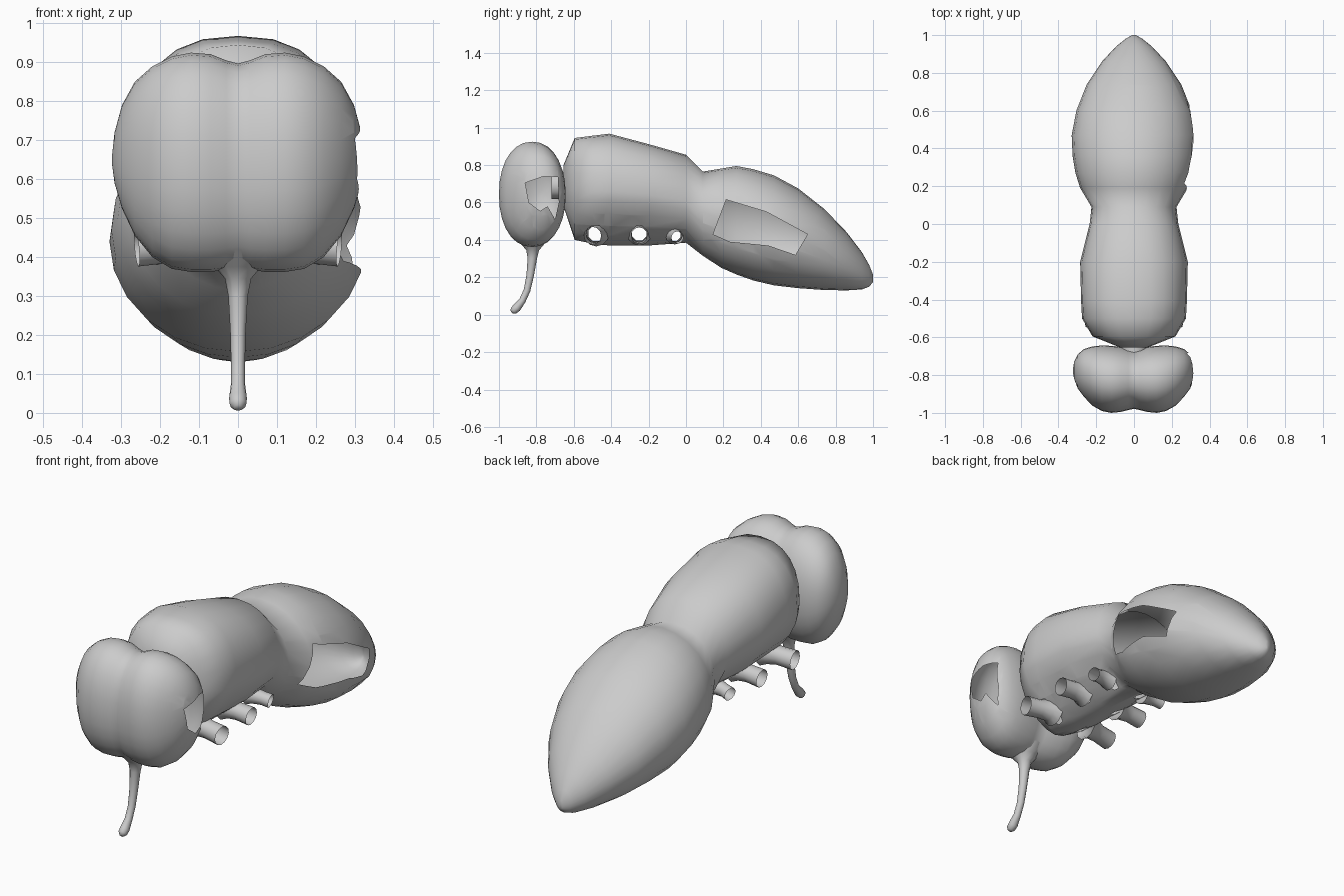
import bpy, bmesh, math
from mathutils import Vector

if "Cube" in bpy.data.objects:
    bpy.data.objects.remove(bpy.data.objects["Cube"])


def spow(v, e):
    return math.copysign(abs(v) ** e, v)


def loft(rings):
    # skin a list of equal-length rings and close both ends
    bm = bmesh.new()
    vs = [[bm.verts.new(p) for p in r] for r in rings]
    n = len(rings[0])
    for a, b in zip(vs, vs[1:]):
        for i in range(n):
            j = (i + 1) % n
            bm.faces.new((a[i], a[j], b[j], b[i]))
    return bm, vs


def cap(bm, ring):
    c = bm.verts.new(sum((v.co for v in ring), Vector()) / len(ring))
    for i in range(len(ring)):
        bm.faces.new((ring[i], ring[(i + 1) % len(ring)], c))


def inside(y, z, poly):
    hit = False
    for (y1, z1), (y2, z2) in zip(poly, poly[1:] + poly[:1]):
        if (z1 > z) != (z2 > z) and y < (y2 - y1) * (z - z1) / (z2 - z1) + y1:
            hit = not hit
    return hit


def cut_hole(bm, poly, side):
    # cut an open y-z outline through the skin on one side of the body
    ys, zs = [p[0] for p in poly], [p[1] for p in poly]
    for (y1, z1), (y2, z2) in zip(poly, poly[1:] + poly[:1]):
        near = []
        for f in bm.faces:
            fy = [v.co.y for v in f.verts]
            fz = [v.co.z for v in f.verts]
            if (f.calc_center_median().x * side > 0.03 and max(fy) > min(ys) and min(fy) < max(ys)
                    and max(fz) > min(zs) and min(fz) < max(zs)):
                near.append(f)
        geom = set(near)
        for f in near:
            geom.update(f.edges)
            geom.update(f.verts)
        bmesh.ops.bisect_plane(bm, geom=list(geom), dist=1e-5, plane_co=(0, y1, z1),
                               plane_no=(0, z2 - z1, y1 - y2))
    dead = []
    for f in bm.faces:
        c = f.calc_center_median()
        if c.x * side > 0.03 and inside(c.y, c.z, poly):
            dead.append(f)
    bmesh.ops.delete(bm, geom=dead, context='FACES')


def finish(bm, name):
    bmesh.ops.recalc_face_normals(bm, faces=bm.faces[:])
    for f in bm.faces:
        f.smooth = True
    me = bpy.data.meshes.new(name)
    bm.to_mesh(me)
    bm.free()
    ob = bpy.data.objects.new(name, me)
    bpy.context.collection.objects.link(ob)
    return ob


def tube(name, path, n=12):
    # path entries: (x, y, z, radius); open at both ends
    pts = [Vector(p[:3]) for p in path]
    rings = []
    for i, p in enumerate(pts):
        t = (pts[min(i + 1, len(pts) - 1)] - pts[max(i - 1, 0)]).normalized()
        u = t.cross(Vector((1, 0, 0)) if abs(t.x) < 0.7 else Vector((0, 0, 1))).normalized()
        w = t.cross(u)
        rings.append([p + path[i][3] * (u * math.cos(a) + w * math.sin(a))
                      for a in (2 * math.pi * k / n for k in range(n))])
    return loft(rings)


# thorax and abdomen: y, top, widest height, bottom, half width, top power, bottom power
ROWS = [
    (-0.655, 0.80, 0.68, 0.58, 0.07, 2.0, 2.0),
    (-0.595, 0.945, 0.67, 0.40, 0.22, 2.4, 1.8),
    (-0.50, 0.957, 0.66, 0.38, 0.275, 2.4, 1.6),
    (-0.41, 0.968, 0.66, 0.37, 0.28, 2.4, 1.55),
    (-0.20, 0.912, 0.64, 0.37, 0.285, 2.3, 1.55),
    (0.00, 0.855, 0.61, 0.385, 0.235, 2.2, 1.7),
    (0.09, 0.765, 0.55, 0.315, 0.225, 2.1, 2.0),
    (0.19, 0.782, 0.51, 0.25, 0.285, 2.0, 2.0),
    (0.27, 0.795, 0.49, 0.215, 0.31, 2.0, 2.0),
    (0.36, 0.778, 0.47, 0.183, 0.325, 2.0, 2.0),
    (0.47, 0.745, 0.44, 0.157, 0.33, 2.0, 2.0),
    (0.60, 0.675, 0.41, 0.142, 0.305, 2.0, 2.0),
    (0.74, 0.565, 0.35, 0.132, 0.25, 2.0, 2.0),
    (0.86, 0.44, 0.29, 0.13, 0.17, 2.0, 2.0),
    (0.94, 0.335, 0.235, 0.135, 0.095, 2.0, 2.0),
    (0.98, 0.265, 0.205, 0.15, 0.045, 2.0, 2.0),
    (1.00, 0.215, 0.195, 0.175, 0.01, 2.0, 2.0),
]
N = 24
rings = []
for y, top, mid, bot, w, et, eb in ROWS:
    ring = []
    for k in range(N):
        a = 2 * math.pi * k / N
        s, c = math.sin(a), math.cos(a)
        e = 2 / (et if s > 0 else eb)
        h = top - mid if s > 0 else mid - bot
        ring.append((w * spow(c, e), y, mid + h * spow(s, e)))
    rings.append(ring)
body, vs = loft(rings)
cap(body, vs[0])
cap(body, vs[-1])
cut_hole(body, [(0.215, 0.615), (0.43, 0.55), (0.65, 0.43), (0.585, 0.32),
                (0.44, 0.37), (0.235, 0.39), (0.145, 0.43)], 1)

# leg sockets: y, height, radius, sideways splay, outer end
LEGS = [("front", -0.48, 0.435, 0.045, -0.02, 0.26), ("middle", -0.25, 0.435, 0.042, 0.0, 0.25),
        ("rear", -0.06, 0.425, 0.032, 0.015, 0.215)]
for name, y, z, r, dy, end in LEGS:
    hole = [(y + r * math.cos(a), z + r * math.sin(a))
            for a in (math.pi * (k + 0.5) / 4 for k in range(8))]
    for side, label in ((1, "right"), (-1, "left")):
        cut_hole(body, hole, side)
        bm, _ = tube(f"{name}_{label}", [
            (side * 0.10, y, z, r * 1.55), (side * 0.135, y, z, r * 1.2),
            (side * 0.18, y + dy * 0.5, z - 0.005, r), (side * end, y + dy, z - 0.012, r * 1.05)])
        finish(bm, f"{name}_{label}_leg_socket")
finish(body, "thorax_and_abdomen")

# head: x, top, bottom, front y, back y of each upright slice, right half
HEAD = [(0.0, 0.897, 0.375, -0.978, -0.665), (0.03, 0.905, 0.368, -0.985, -0.66),
        (0.07, 0.921, 0.362, -0.995, -0.65), (0.12, 0.925, 0.362, -1.0, -0.645),
        (0.17, 0.915, 0.37, -0.99, -0.643), (0.22, 0.89, 0.40, -0.962, -0.648),
        (0.265, 0.85, 0.455, -0.915, -0.662), (0.298, 0.79, 0.525, -0.87, -0.69),
        (0.317, 0.72, 0.59, -0.82, -0.73), (0.323, 0.665, 0.635, -0.79, -0.765)]
slices = [(-x, t, b, f, k) for x, t, b, f, k in reversed(HEAD[1:])] + HEAD
rings = []
for x, t, b, f, k in slices:
    rings.append([(x, (f + k) / 2 + (k - f) / 2 * spow(math.cos(a), 0.92),
                   (t + b) / 2 + (t - b) / 2 * spow(math.sin(a), 0.92))
                  for a in (2 * math.pi * i / 28 for i in range(28))])
head, vs = loft(rings)
cap(head, vs[0])
cap(head, vs[-1])
cut_hole(head, [(-0.86, 0.705), (-0.76, 0.74), (-0.685, 0.735), (-0.68, 0.60),
                (-0.70, 0.51), (-0.74, 0.58), (-0.78, 0.555), (-0.84, 0.60)], 1)
finish(head, "head")

# neck joining head and thorax
bm, _ = tube("neck", [(0, -0.72, 0.69, 0.07), (0, -0.64, 0.69, 0.07)])
finish(bm, "neck")

# mouth tube hanging below the head
bm, vs = tube("mouth_tube", [
    (0, -0.82, 0.42, 0.10), (0, -0.82, 0.375, 0.06), (0, -0.82, 0.345, 0.034),
    (0, -0.822, 0.30, 0.025), (0, -0.833, 0.21, 0.02), (0, -0.85, 0.13, 0.018),
    (0, -0.875, 0.075, 0.018), (0, -0.905, 0.037, 0.023), (0, -0.922, 0.022, 0.021),
    (0, -0.932, 0.013, 0.010)])
cap(bm, vs[-1])
finish(bm, "mouth_tube")
